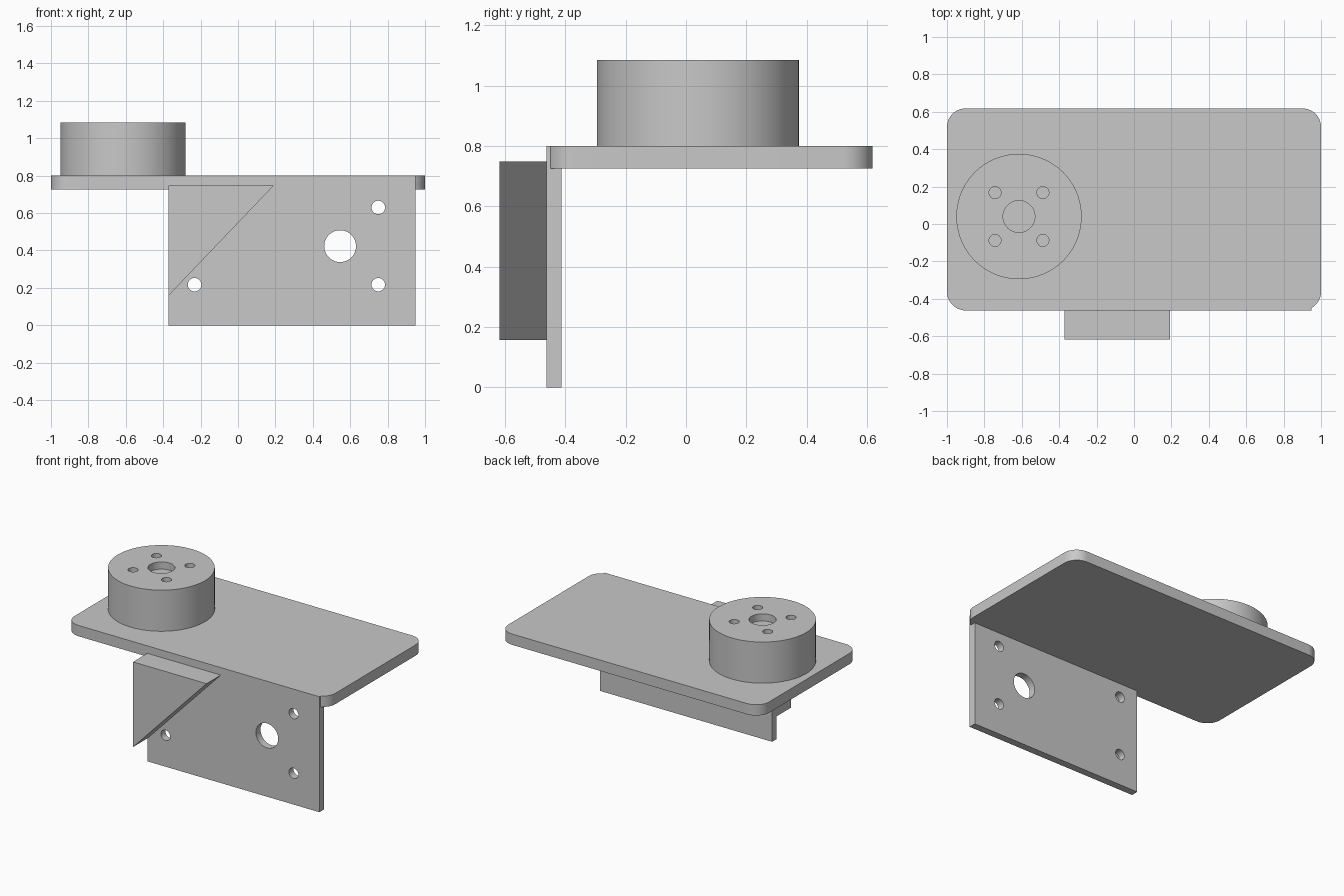
import bpy, bmesh, math
from mathutils import Matrix, Vector

if "Cube" in bpy.data.objects:
    bpy.data.objects.remove(bpy.data.objects["Cube"])

grey = bpy.data.materials.new("plain grey")
grey.diffuse_color = (0.58, 0.58, 0.58, 1)
grey.use_nodes = True
grey.node_tree.nodes["Principled BSDF"].inputs["Base Color"].default_value = grey.diffuse_color


def prism(name, outline, depth):
    """Extrude a closed 3D outline along the depth vector."""
    bm = bmesh.new()
    face = bm.faces.new([bm.verts.new(p) for p in outline])
    new = bmesh.ops.extrude_face_region(bm, geom=[face], use_keep_orig=True)
    moved = [v for v in new["geom"] if isinstance(v, bmesh.types.BMVert)]
    bmesh.ops.translate(bm, verts=moved, vec=depth)
    bmesh.ops.recalc_face_normals(bm, faces=bm.faces)
    mesh = bpy.data.meshes.new(name)
    bm.to_mesh(mesh)
    bm.free()
    mesh.materials.append(grey)
    ob = bpy.data.objects.new(name, mesh)
    bpy.context.collection.objects.link(ob)
    return ob


def circle(centre, r, axis="Z", n=48):
    turn = Matrix.Rotation(math.pi / 2, 3, "X") if axis == "Y" else Matrix.Identity(3)
    return [Vector(centre) + turn @ Vector((r * math.cos(a), r * math.sin(a), 0))
            for a in (2 * math.pi * i / n for i in range(n))]


def rounded_rect(x0, x1, y0, y1, z, r, n=12):
    corners = [(x1 - r, y1 - r), (x0 + r, y1 - r), (x0 + r, y0 + r), (x1 - r, y0 + r)]
    return [(cx + r * math.cos(a), cy + r * math.sin(a), z)
            for k, (cx, cy) in enumerate(corners)
            for a in (math.pi / 2 * (k + i / n) for i in range(n + 1))]


def combine(ob, other, operation):
    """Apply a boolean and remove the helper object."""
    mod = ob.modifiers.new("cut", "BOOLEAN")
    mod.operation, mod.solver, mod.object = operation, "EXACT", other
    bpy.context.view_layer.objects.active = ob
    bpy.ops.object.modifier_apply(modifier=mod.name)
    bpy.data.objects.remove(other)


# Horizontal plate joined to the upright mounting flange
FRONT, BACK = -0.462, 0.618
plate = prism("angle_plate", rounded_rect(-1, 1, FRONT, BACK, 0.725, 0.1), (0, 0, 0.075))
flange = prism("flange", [(-0.372, FRONT, 0), (0.948, FRONT, 0),
                          (0.948, FRONT, 0.8), (-0.372, FRONT, 0.8)], (0, 0.05, 0))
combine(plate, flange, "UNION")

# Flange holes: four bolt holes and one large bore
holes = [(x, z, 0.036) for x in (-0.232, 0.75) for z in (0.217, 0.63)]
holes.append((0.546, 0.423, 0.085))
for x, z, r in holes:
    combine(plate, prism("cutter", circle((x, FRONT - 0.1, z), r, "Y"), (0, 0.25, 0)), "DIFFERENCE")

# Triangular block on the flange front
prism("triangular_block", [(-0.372, -0.618, 0.158), (0.192, -0.618, 0.748),
                           (-0.372, -0.618, 0.748)], (0, 0.156, 0))

# Round hub with a shallow centre bore and four bolt holes
HX, HY, TOP = -0.615, 0.04, 1.085
hub = prism("round_hub", circle((HX, HY, 0.8), 0.335, n=96), (0, 0, TOP - 0.8))
bores = [(HX + sx * 0.128, HY + sy * 0.128, 0.032) for sx in (-1, 1) for sy in (-1, 1)]
bores.append((HX, HY, 0.085))
for x, y, r in bores:
    combine(hub, prism("cutter", circle((x, y, TOP - 0.05), r), (0, 0, 0.15)), "DIFFERENCE")

# Smooth the round walls, keep the edges crisp
for ob in (plate, hub):
    bpy.ops.object.select_all(action="DESELECT")
    ob.select_set(True)
    bpy.context.view_layer.objects.active = ob
    bpy.ops.object.shade_smooth_by_angle(angle=math.radians(30))
